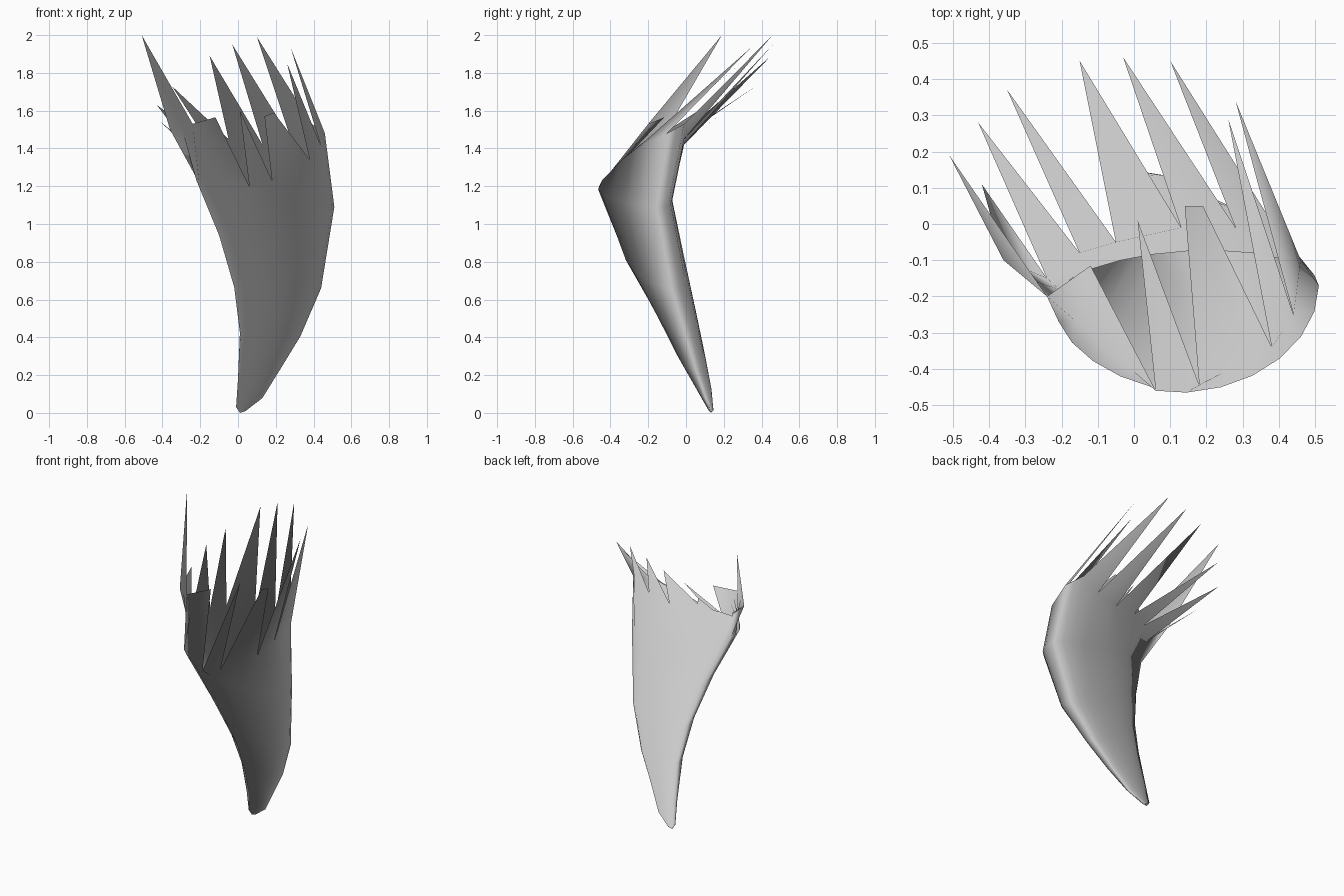
import bpy, bmesh
from math import sin, cos, pi
from mathutils import Vector

if "Cube" in bpy.data.objects:
    bpy.data.objects.remove(bpy.data.objects["Cube"])

SIDES = 24

grey = bpy.data.materials.new("plain_grey")
grey.use_nodes = True
grey.diffuse_color = (0.6, 0.6, 0.6, 1)
grey.node_tree.nodes["Principled BSDF"].inputs["Base Color"].default_value = grey.diffuse_color


def section(bm, cx, cy, cz, width, front, back, tilt, skew):
    """Leaning oval cross-section, deeper at the front and narrower on the right."""
    ring = []
    for k in range(SIDES):
        c, s = cos(2 * pi * k / SIDES), sin(2 * pi * k / SIDES)
        depth = back if s > 0 else front * (1 + .15 * min(c, 0))
        ring.append(bm.verts.new((cx + width * c, cy + depth * s + skew * c,
                                  cz - tilt * c - tilt * s / 3)))
    return ring


def bridge(bm, lower, upper):
    """Wall of quads between two closed rings."""
    for k in range(SIDES):
        n = (k + 1) % SIDES
        bm.faces.new((lower[k], lower[n], upper[n], upper[k]))


# Horn sections: centre, half width, front depth, back depth, tilt, skew
sections = [
    (.015, .129, .02, .025, .014, .016, .01, 0),
    (.065, .098, .13, .065, .045, .038, .05, 0),
    (.115, .045, .325, .105, .105, .055, .1, 0),
    (.155, -.02, .535, .175, .155, .08, .13, .01),
    (.17, -.1, .8, .27, .23, .105, .14, .015),
    (.145, -.19, 1.16, .365, .275, .115, .07, .02),
]

# Torn rim: starting side, valley point, then the tips of the shard after it
shards = [
    (1, (.46, -.1, 1.48), []),
    (3, (.39, -.01, 1.53), [(.1, .45, 1.99)]),
    (5, (.28, -.01, 1.45), [(-.03, .46, 1.95)]),
    (7, (.13, -.01, 1.42), [(-.15, .45, 1.89)]),
    (8, (-.05, -.05, 1.45), [(-.35, .37, 1.73)]),
    (9, (-.15, -.08, 1.42), [(-.43, .28, 1.63)]),
    (10, (-.24, -.15, 1.38), [(-.42, .11, 1.55)]),
    (11, (-.36, -.1, 1.5), [(-.51, .19, 2)]),
    (13, (-.24, -.2, 1.53), [(-.12, -.115, 1.565)]),
    (17, (.06, -.46, 1.2), [(.01, .01, 1.6)]),
    (18, (.18, -.445, 1.23), [(.19, .05, 1.59), (.14, .05, 1.57)]),
    (21, (.38, -.34, 1.34), [(.26, .29, 1.85)]),
    (23, (.44, -.25, 1.41), [(.28, .34, 1.93)]),
]

bm = bmesh.new()

# Curved body with a closed point
rings = [section(bm, *s) for s in sections]
for lower, upper in zip(rings, rings[1:]):
    bridge(bm, lower, upper)
point = bm.verts.new((.01, .132, 0))
for k in range(SIDES):
    bm.faces.new((point, rings[0][(k + 1) % SIDES], rings[0][k]))

# Rim ring interpolated between the valleys
rim = [None] * SIDES
spans = []
for i, (start, valley, tips) in enumerate(shards):
    nxt, next_valley, _ = shards[(i + 1) % len(shards)]
    count = (nxt - start) % SIDES
    for j in range(count):
        p = Vector(valley).lerp(Vector(next_valley), j / count)
        rim[(start + j) % SIDES] = bm.verts.new(p)
    spans.append((start, count, tips))
bridge(bm, rings[-1], rim)

# Pointed shards standing on the rim
for start, count, tips in spans:
    base = [rim[(start + j) % SIDES] for j in range(count + 1)]
    peak = [bm.verts.new(t) for t in tips]
    if peak:
        for a, b in zip(base, base[1:]):
            bm.faces.new((a, b, peak[0]))
    for a, b in zip(peak, peak[1:]):
        bm.faces.new((base[0], a, b))

for face in bm.faces:
    face.smooth = True
mesh = bpy.data.meshes.new("torn_horn")
bm.to_mesh(mesh)
bm.free()
mesh.materials.append(grey)

# Soft shading normals that run unbroken from the body into the shards
soft = [Vector((v.normal.x, v.normal.y, v.normal.y)).normalized() for v in mesh.vertices]
mesh.normals_split_custom_set_from_vertices(soft)

horn = bpy.data.objects.new("torn_horn", mesh)
bpy.context.collection.objects.link(horn)
